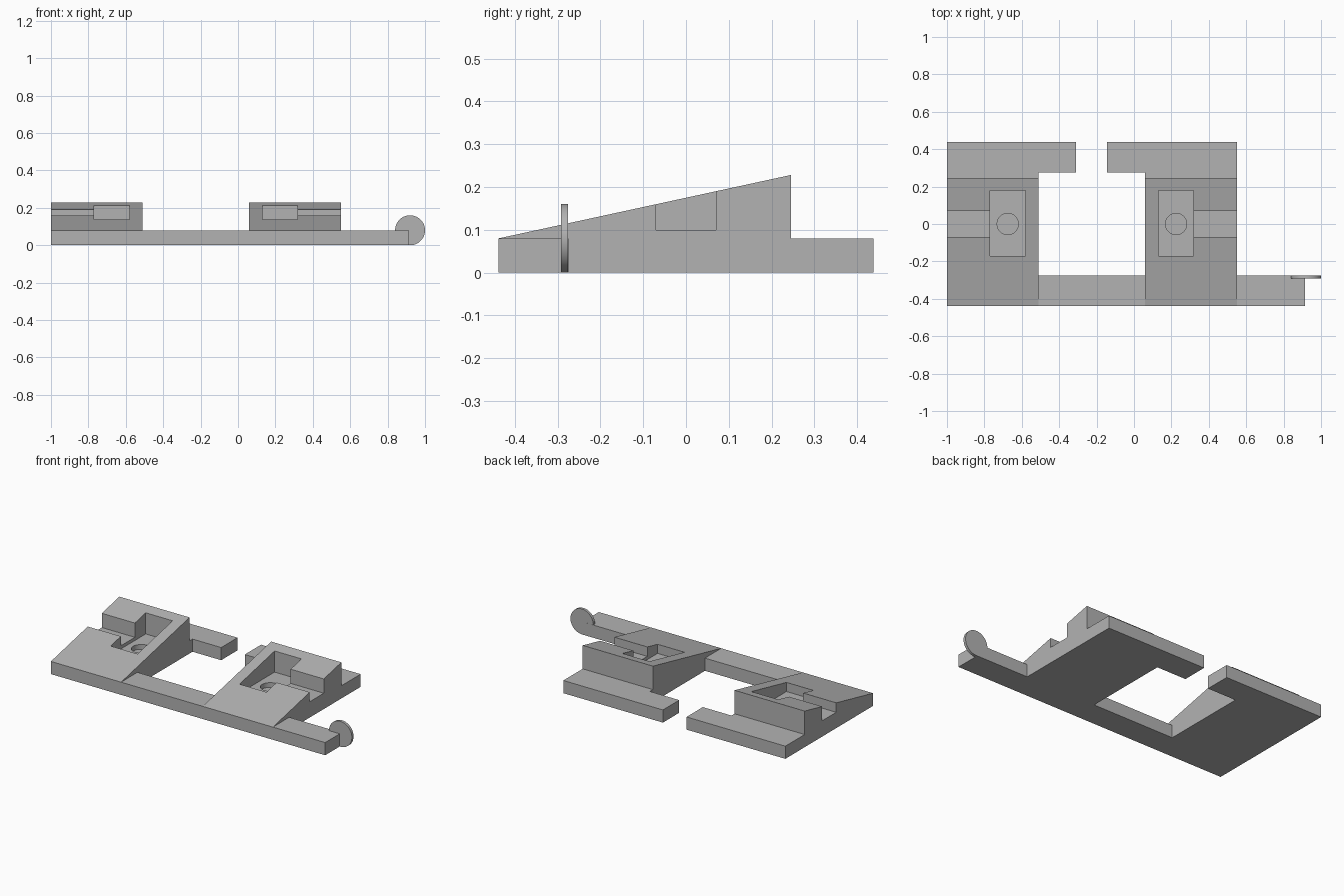
import bpy, bmesh
from mathutils import Matrix

if "Cube" in bpy.data.objects:
    bpy.data.objects.remove(bpy.data.objects["Cube"])

grey = bpy.data.materials.new("plain grey")
grey.use_nodes = True
colour = (0.45, 0.45, 0.45, 1)
grey.diffuse_color = colour
grey.node_tree.nodes["Principled BSDF"].inputs["Base Color"].default_value = colour

BASE = 0.08     # plate thickness
HALF = 0.4375   # half depth of the plate


def add_object(name, bm):
    bmesh.ops.recalc_face_normals(bm, faces=bm.faces)
    mesh = bpy.data.meshes.new(name)
    bm.to_mesh(mesh)
    bm.free()
    mesh.materials.append(grey)
    obj = bpy.data.objects.new(name, mesh)
    bpy.context.collection.objects.link(obj)
    return obj


def prism(name, outline, axis, start, end):
    """Extrude a 2D outline along x (outline in y, z) or z (outline in x, y)."""
    bm = bmesh.new()
    place = (lambda a, b: (start, a, b)) if axis == 0 else (lambda a, b: (a, b, start))
    face = bm.faces.new([bm.verts.new(place(a, b)) for a, b in outline])
    moved = bmesh.ops.extrude_face_region(bm, geom=[face])["geom"]
    shift = [0, 0, 0]
    shift[axis] = end - start
    bmesh.ops.translate(bm, vec=shift, verts=[v for v in moved if isinstance(v, bmesh.types.BMVert)])
    return add_object(name, bm)


def box(name, x0, x1, y0, y1, z0, z1):
    return prism(name, [(x0, y0), (x1, y0), (x1, y1), (x0, y1)], 2, z0, z1)


def cylinder(name, centre, radius, depth, rotation=Matrix()):
    bm = bmesh.new()
    bmesh.ops.create_cone(bm, cap_ends=True, segments=48, radius1=radius, radius2=radius,
                          depth=depth, matrix=Matrix.Translation(centre) @ rotation)
    return add_object(name, bm)


def cut(target, cutter):
    cutter.hide_render = True
    cutter.hide_set(True)
    cutter.display_type = 'WIRE'
    mod = target.modifiers.new(cutter.name, 'BOOLEAN')
    mod.operation = 'DIFFERENCE'
    mod.solver = 'EXACT'
    mod.object = cutter


# Sloped blocks, each with a rear ledge, a pocket, a round seat and a side channel
profile = [(-HALF, 0), (HALF, 0), (HALF, BASE), (0.245, BASE), (0.245, 0.228), (-HALF, BASE)]
for side, x0, x1, pocket_x, channel in (
        ("right", -1.0, -0.51, -0.675, (-1.1, -0.675)),
        ("left", 0.06, 0.55, 0.225, (0.225, 0.65))):
    block = prism(side + "_sloped_block", profile, 0, x0, x1)
    cut(block, box(side + "_channel_cutter", *channel, -0.07, 0.07, 0.10, 0.4))
    cut(block, box(side + "_pocket_cutter", pocket_x - 0.094, pocket_x + 0.094,
                   -0.172, 0.178, BASE, 0.4))
    cut(block, cylinder(side + "_seat_cutter", (pocket_x, 0, 0.1), 0.057, 0.1))

# Front rail pieces joining the blocks and reaching out to the tab
box("front_middle_rail", -0.51, 0.06, -HALF, -0.275, 0, BASE)
box("front_end_rail", 0.55, 0.915, -HALF, -0.275, 0, BASE)

# Rear arms reaching toward each other
box("right_rear_arm", -0.51, -0.31, 0.275, HALF, 0, BASE)
box("left_rear_arm", -0.145, 0.06, 0.275, HALF, 0, BASE)

# Thin upright disc at the end of the rail
disc = cylinder("end_disc", (0.92, -0.284, 0.08), 0.08, 0.017, Matrix.Rotation(1.5708, 4, 'X'))
bpy.context.view_layer.objects.active = disc
disc.select_set(True)
bpy.ops.object.shade_smooth_by_angle()
